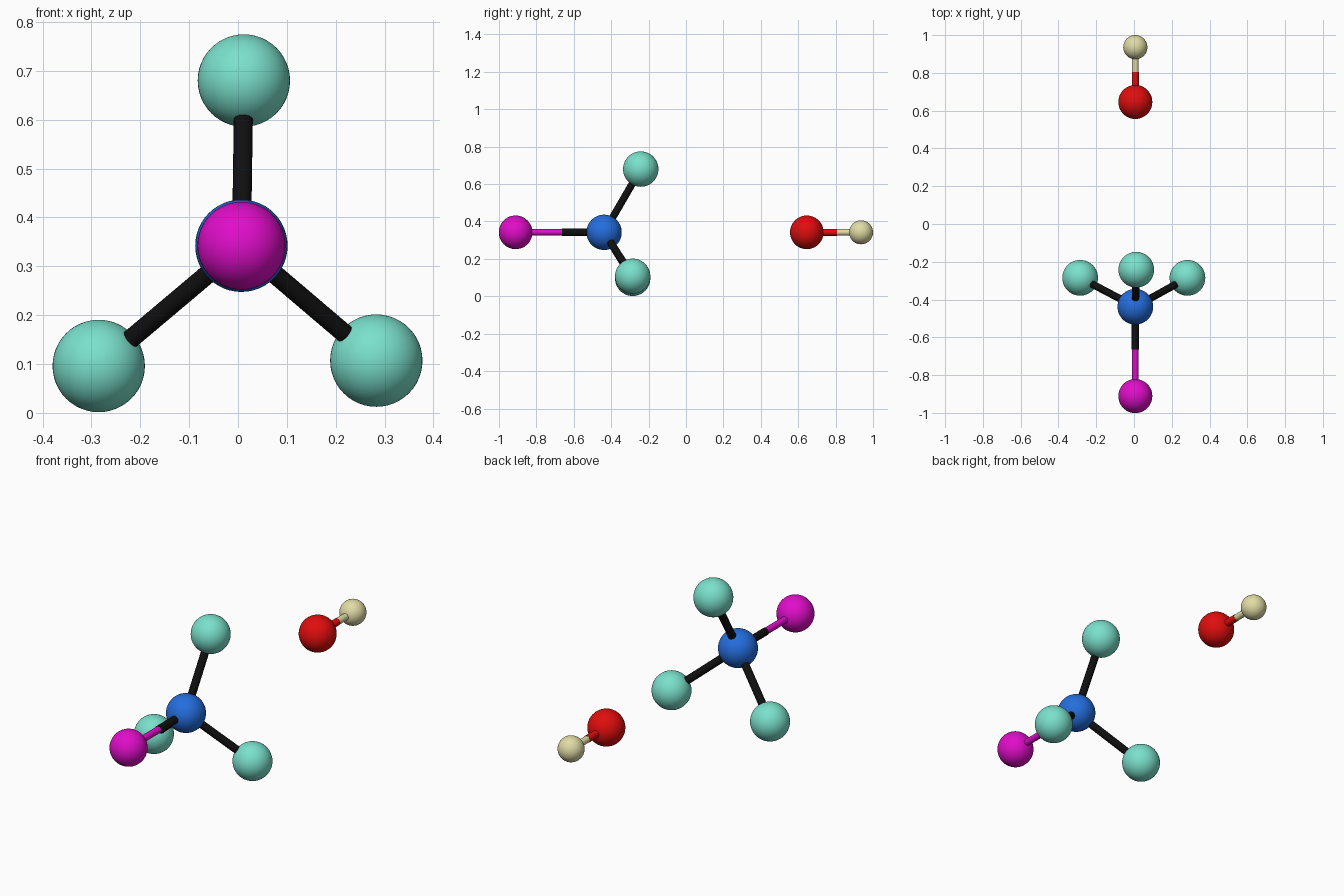
import bpy
from mathutils import Vector

cube = bpy.data.objects.get("Cube")
if cube:
    bpy.data.objects.remove(cube, do_unlink=True)


def material(name, srgb):
    """Flat material from display RGB values, stored as linear."""
    color = [((c + 0.055) / 1.055) ** 2.4 if c > 0.04 else c / 12.92 for c in srgb] + [1.0]
    mat = bpy.data.materials.new(name)
    mat.use_nodes = True
    mat.diffuse_color = color
    mat.node_tree.nodes["Principled BSDF"].inputs["Base Color"].default_value = color
    return mat


teal = material("teal", (0.48, 0.88, 0.80))
blue = material("blue", (0.14, 0.43, 0.87))
magenta = material("magenta", (0.88, 0.05, 0.79))
red = material("red", (0.88, 0.05, 0.05))
cream = material("cream", (0.88, 0.86, 0.65))
black = material("black", (0.06, 0.06, 0.06))


def finish(name, mat):
    obj = bpy.context.object
    obj.name = name
    obj.data.materials.append(mat)
    bpy.ops.object.shade_smooth_by_angle()


def ball(name, center, radius, mat):
    bpy.ops.mesh.primitive_uv_sphere_add(segments=48, ring_count=24, radius=radius, location=center)
    finish(name, mat)


def rod(name, start, end, radius, mat):
    axis = end - start
    bpy.ops.mesh.primitive_cylinder_add(
        vertices=24, radius=radius, depth=axis.length, location=(start + end) / 2,
        rotation=axis.to_track_quat('Z', 'Y').to_euler())
    finish(name, mat)


# Ball centres
axis_x, axis_z = 0.007, 0.342
hub = Vector((axis_x, -0.438, axis_z))
front = Vector((axis_x, -0.911, axis_z))
rear = Vector((axis_x, 0.646, axis_z))
tail = Vector((axis_x, 0.936, axis_z))
outer = {
    "top": Vector((0.012, -0.242, 0.680)),
    "right": Vector((-0.285, -0.285, 0.096)),
    "left": Vector((0.283, -0.285, 0.107)),
}

# Main cluster: hub with three outer balls on black rods
ball("hub_ball", hub, 0.0945, blue)
for side, center in outer.items():
    ball(side + "_outer_ball", center, 0.0945, teal)
    rod(side + "_outer_rod", hub, center, 0.0195, black)

# Front ball on a two-colour rod
ball("front_ball", front, 0.09, magenta)
split = Vector((axis_x, -0.664, axis_z))
rod("front_rod_inner", hub, split, 0.0195, black)
rod("front_rod_outer", split, front, 0.017, magenta)

# Separate rear pair on a two-colour rod
ball("rear_ball", rear, 0.09, red)
ball("tail_ball", tail, 0.064, cream)
split = Vector((axis_x, 0.806, axis_z))
rod("rear_rod_inner", rear, split, 0.0185, red)
rod("rear_rod_outer", split, tail, 0.0175, cream)
